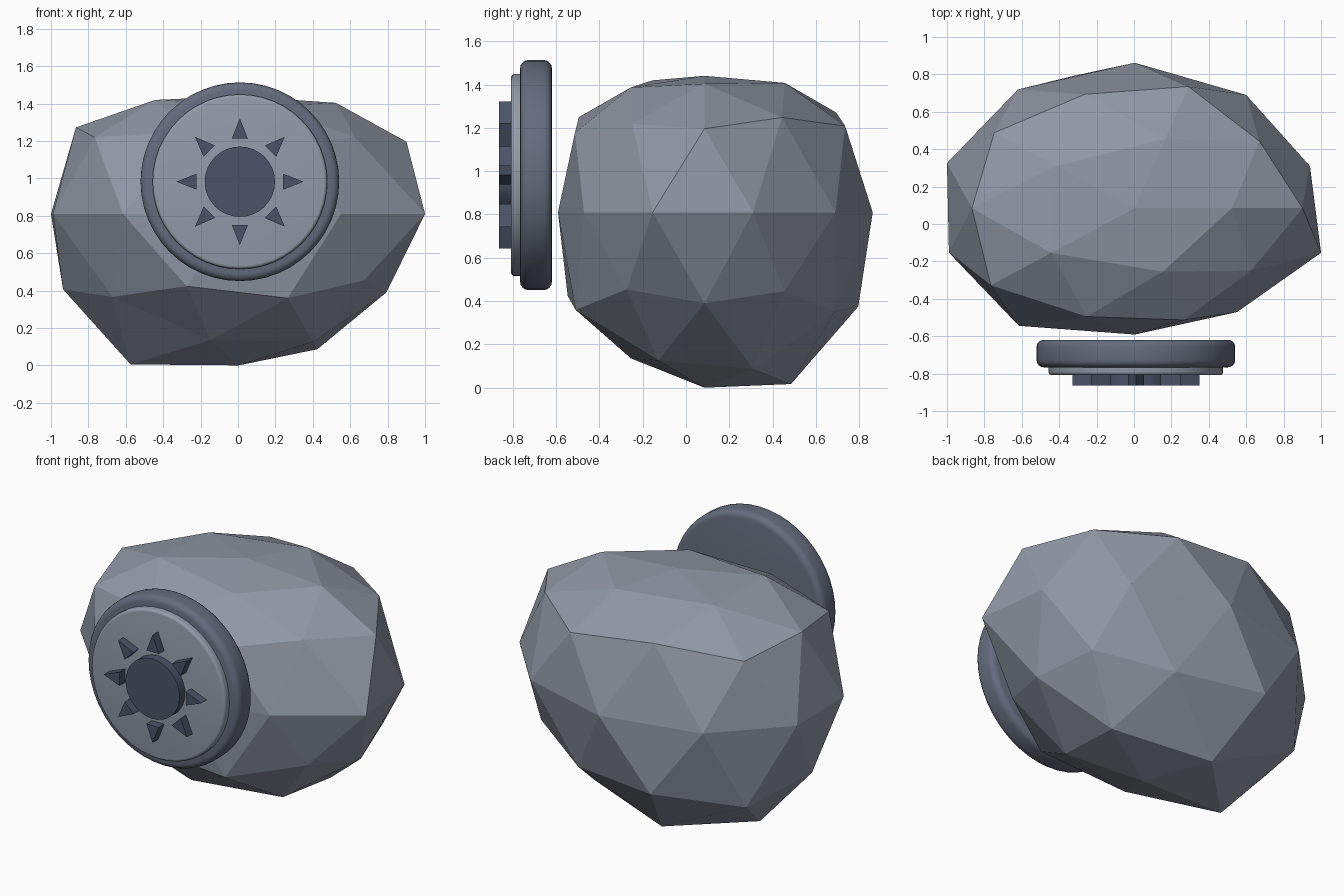
import bpy, bmesh, math
from mathutils import Matrix, Vector

if "Cube" in bpy.data.objects:
    bpy.data.objects.remove(bpy.data.objects["Cube"])

# Boulder: icosphere with a radius per vertex, stretched, with a flattened top
RINGS = {  # height of ring on unit sphere (x100): radii by ascending angle
    -100: [.695],
    -85: [.73, .80, .812, .68, .69],
    -53: [.685, .745, .83, .724, .735],
    -45: [.70, .835, .775, .742, .683],
    0: [.727, .748, .777, .784, .779, .771, .778, .676, .687, .773],
    45: [.74, .764, .766, .785, .703],
    53: [.715, .752, .755, .717, .668],
    85: [.73, .742, .73, .776, .68],
    100: [.712],
}


def material(name, r, g, b):
    mat = bpy.data.materials.new(name)
    mat.diffuse_color = (r, g, b, 1)
    mat.use_nodes = True
    mat.node_tree.nodes["Principled BSDF"].inputs["Base Color"].default_value = mat.diffuse_color
    return mat


STONE = material("blue_grey_stone", .28, .31, .375)
RIM = material("slate_rim", .13, .15, .205)
FACE = material("pale_slate", .295, .33, .40)
DARK = material("dark_emblem", .072, .087, .136)


def finish(bm, name, mat):
    bmesh.ops.recalc_face_normals(bm, faces=bm.faces[:])
    me = bpy.data.meshes.new(name)
    bm.to_mesh(me)
    bm.free()
    me.materials.append(mat)
    ob = bpy.data.objects.new(name, me)
    bpy.context.collection.objects.link(ob)
    return ob


def angle(v):
    return round(math.degrees(math.atan2(v.co.y, v.co.x))) % 360


bm = bmesh.new()
bmesh.ops.create_icosphere(bm, subdivisions=2, radius=1)
rings = {k: [] for k in RINGS}
for v in bm.verts:
    rings[min(RINGS, key=lambda k: abs(k / 100 - v.co.z))].append(v)
for k, verts in rings.items():
    for v, r in zip(sorted(verts, key=angle), RINGS[k]):
        x, y, z = v.co.x * r * 1.355, v.co.y * r, v.co.z * r * 1.165
        if z > .525:
            z = .525 + .345 * (z - .525)
        v.co = (x + .004, y + .085, z + .81)
finish(bm, "boulder", STONE)

# Medallion parts share one axis pointing to the front
CX, CZ = .01, .982


def disc(name, mat, radius, y_back, y_front, bevel=0, sides=48):
    bm = bmesh.new()
    mid = Matrix.Translation((CX, (y_back + y_front) / 2, CZ))
    bmesh.ops.create_cone(bm, cap_ends=True, segments=sides, radius1=radius,
                          radius2=radius, depth=y_back - y_front,
                          matrix=mid @ Matrix.Rotation(math.pi / 2, 4, 'X'))
    if bevel:
        rims = [e for e in bm.edges
                if any(len(f.verts) > 4 for f in e.link_faces)]
        bmesh.ops.bevel(bm, geom=rims, offset=bevel, segments=4,
                        profile=.5, affect='EDGES')
    ob = finish(bm, name, mat)
    bpy.ops.object.select_all(action='DESELECT')
    ob.select_set(True)
    bpy.context.view_layer.objects.active = ob
    bpy.ops.object.shade_smooth_by_angle(angle=math.radians(35))


disc("medallion_rim", RIM, .531, -.619, -.766, .038)
disc("medallion_face", FACE, .467, -.70, -.808, .018)

# Sun emblem: centre disc and eight pointed rays
disc("sun_centre", DARK, .188, -.79, -.8625, sides=32)

bm = bmesh.new()
for i in range(8):
    turn = Matrix.Rotation(i * math.pi / 4, 4, 'Y')
    pts = [turn @ Vector(p) for p in ((-.043, 0, .231), (.043, 0, .231), (0, 0, .339))]
    face = bm.faces.new([bm.verts.new(p + Vector((CX, -.79, CZ))) for p in pts])
    new = bmesh.ops.extrude_face_region(bm, geom=[face])['geom']
    bmesh.ops.translate(bm, vec=(0, -.0725, 0),
                        verts=[g for g in new if isinstance(g, bmesh.types.BMVert)])
finish(bm, "sun_rays", DARK)
